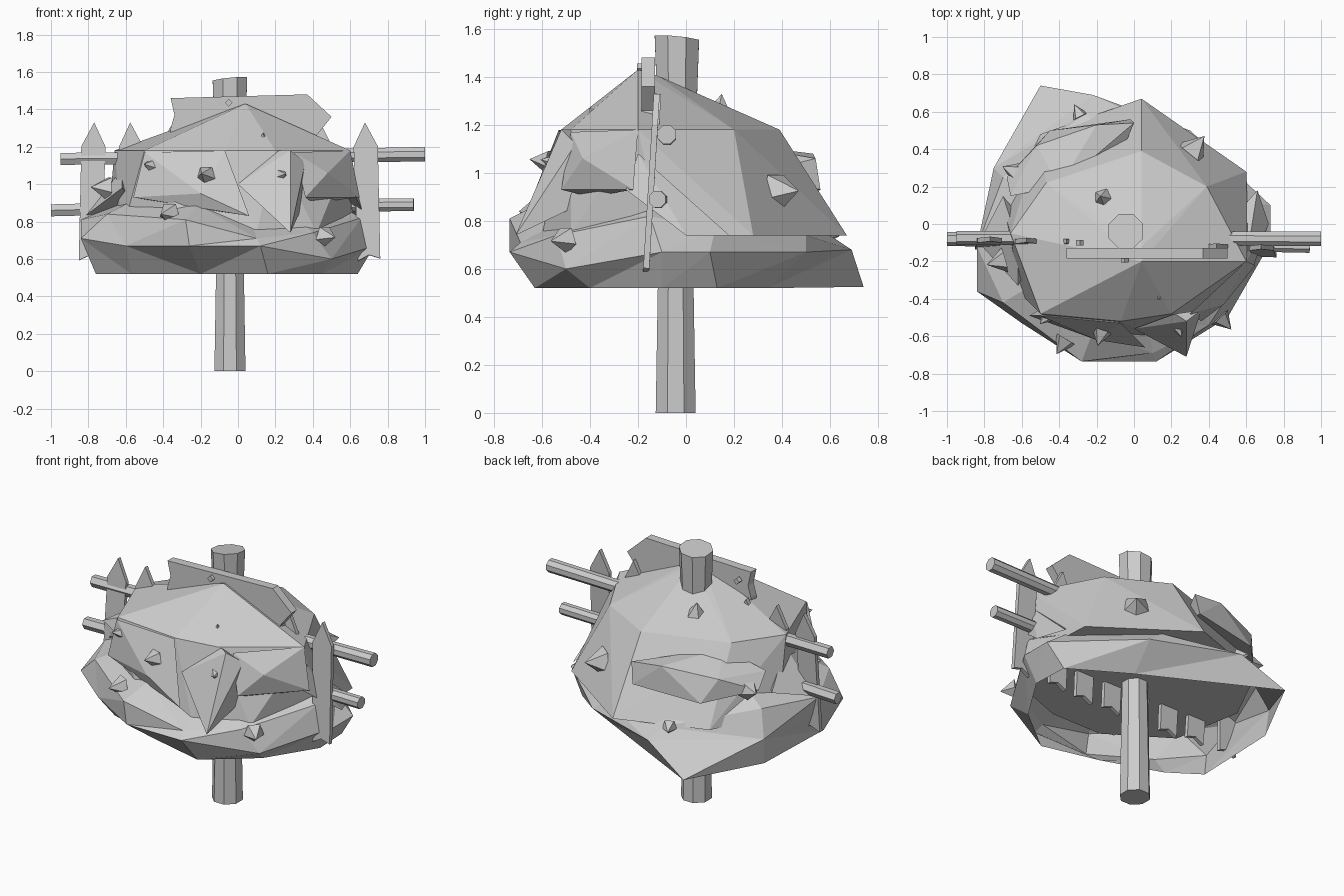
import bpy, bmesh, math
from mathutils import Vector, Matrix

if "Cube" in bpy.data.objects:
    bpy.data.objects.remove(bpy.data.objects["Cube"])


def finish(name, bm, normals=True):
    if normals:
        bmesh.ops.recalc_face_normals(bm, faces=bm.faces)
    me = bpy.data.meshes.new(name)
    bm.to_mesh(me)
    bm.free()
    ob = bpy.data.objects.new(name, me)
    bpy.context.collection.objects.link(ob)
    return ob


def loft(name, rings, cap=False):
    bm = bmesh.new()
    vs = [[bm.verts.new(p) for p in r] for r in rings]
    n = len(vs[0])
    for a, b in zip(vs, vs[1:]):
        for i in range(n):
            j = (i + 1) % n
            bm.faces.new((a[i], a[j], b[j], b[i]))
    if cap:
        bm.faces.new(vs[0][::-1])
        bm.faces.new(vs[-1])
    else:
        bmesh.ops.triangulate(bm, faces=bm.faces[:])
    return finish(name, bm, cap)


def hull(name, pts):
    bm = bmesh.new()
    for p in pts:
        bm.verts.new(p)
    bmesh.ops.convex_hull(bm, input=bm.verts[:])
    loose = [v for v in bm.verts if not v.link_faces]
    bmesh.ops.delete(bm, geom=loose, context='VERTS')
    return finish(name, bm)


def board(name, outline, thick, loc, rot=(0, 0, 0)):
    h = thick / 2
    ob = loft(name, [[(x, y, z) for x, z in outline] for y in (-h, h)], True)
    ob.location, ob.rotation_euler = loc, rot
    return ob


def rod(name, a, b, r1, r2, sides):
    a, b = Vector(a), Vector(b)
    d = b - a
    bm = bmesh.new()
    m = Matrix.Translation((a + b) / 2) @ d.to_track_quat('Z', 'Y').to_matrix().to_4x4()
    m = m @ Matrix.Rotation(math.pi / sides, 4, 'Z')
    bmesh.ops.create_cone(bm, cap_ends=True, segments=sides, radius1=r1,
                          radius2=r2, depth=d.length, matrix=m)
    return finish(name, bm)


# Centre post, narrow inside the bush, with a slightly slanted top
rod("post_lower", (-.043, -.043, 0), (-.043, -.043, .9), .09, .074, 8)
top = rod("post_upper", (-.043, -.038, .9), (-.043, -.038, 1.56), .074, .1, 8)
for v in top.data.vertices:
    if v.co.z > 0:
        v.co.z += .1 * (v.co.x + .043) - .1 * (v.co.y + .038)

# Lower leafy skirt, open underneath
base = [(-.76, -.28, .52), (-.57, -.41, .52), (-.2, -.54, .52), (.16, -.63, .52), (.45, -.4, .52),
        (.64, -.1, .52), (.63, .13, .52), (.28, .34, .52), (-.5, .74, .525), (-.74, .28, .52)]
middle = [(-.84, -.36, .71), (-.6, -.53, .67), (-.26, -.735, .67), (.12, -.735, .67), (.5, -.5, .6),
          (.73, -.1, .67), (.73, .1, .67), (.3, .5, .67), (-.22, .69, .68), (-.75, .3, .68)]
upper = [(-.84, -.12, .81), (-.7, -.42, .84), (-.28, -.735, .81), (.1, -.69, .71), (.4, -.54, .74),
         (.66, -.15, .82), (.6, .12, .76), (.2, .5, .74), (-.25, .6, .74), (-.7, .25, .84)]
inner = [(x * .78, y * .78, z + .08) for x, y, z in upper]
loft("foliage_skirt", [base, middle, upper, inner])

# Upper leafy dome
ring_top = [(-.66, -.05), (-.5, -.48), (-.07, -.52), (.2, -.48), (.6, -.2), (.39, .2), (.04, .39), (-.47, .22)]
ring_low = [(-.7, .08), (-.62, -.36), (-.25, -.6), (.1, -.6), (.42, -.48), (.62, -.1), (.6, .28), (.04, .67), (-.5, .48)]
hull("foliage_dome", [(x, y, 1.18) for x, y in ring_top] + [(x, y, .74) for x, y in ring_low]
     + [(.04, -.2, 1.43), (.04, -.12, 1.405)])

# Folds that stand out from the dome
hull("front_right_flap", [(.28, -.52, 1.18), (.22, -.48, 1.18), (.28, -.71, .74), (.0, -.56, 1.0),
                          (.36, -.46, 1.12), (.33, -.48, .85), (.2, -.56, .85)])
hull("right_front_fold", [(.3, -.48, 1.17), (.6, -.2, 1.18), (.65, -.22, .93), (.48, -.43, 1.06),
                          (.36, -.52, .93), (.4, -.4, .9)])
hull("front_left_fold", [(-.5, -.49, 1.17), (-.07, -.53, 1.18), (-.56, -.49, .93), (-.2, -.62, .95),
                         (.06, -.66, .83), (-.4, -.4, .9)])
hull("back_left_fold", [(-.66, .15, 1.03), (-.52, .42, 1.04), (-.2, .53, 1.08), (.0, .54, 1.06),
                        (-.02, .56, .93), (-.45, .5, .9), (-.68, .25, .95), (-.4, .2, 1.12), (-.1, .3, 1.0)])
hull("left_fold", [(-.62, -.1, 1.08), (-.62, -.33, .98), (-.83, -.1, .82), (-.7, .15, .9), (-.5, -.1, .85)])
hull("right_fold", [(.6, -.2, 1.08), (.63, -.25, .93), (.72, .0, .74), (.66, .18, .74), (.5, 0, .9)])

# Pointed leaf tufts: position, size
tufts = [((-.18, -.6, 1.05), .055), ((-.38, -.64, .84), .065), ((.24, -.57, 1.05), .04),
         ((-.72, -.2, .98), .07), ((.48, -.52, .72), .06), ((.13, -.38, 1.23), .05),
         ((.32, .4, .92), .09), ((-.17, .14, 1.27), .06), ((-.64, .28, .95), .07),
         ((-.47, -.5, 1.1), .05), ((-.3, .6, .74), .045)]
for i, (p, s) in enumerate(tufts):
    p = Vector(p)
    out = Vector((p.x, p.y, (p.z - .85) * (2.2 if p.z > 1.15 else .4))).normalized()
    rod("leaf_tuft_%d" % (i + 1), p - out * .03, p + out * s, s, 0, 5)

# Fence rails
rod("rail_upper_left", (-.95, -.075, 1.135), (0, -.075, 1.145), .037, .037, 6)
rod("rail_upper_right", (0, -.075, 1.145), (1.0, -.08, 1.16), .037, .042, 8)
rod("rail_lower_left", (-1.0, -.08, .86), (0, -.1, .885), .037, .037, 6)
rod("rail_lower_right", (0, -.1, .885), (.94, -.12, .89), .037, .037, 8)

# Pointed pickets, leaning back slightly
picket = [(-.06, -.37), (0, -.34), (.06, -.36), (.065, .24), (0, .37), (-.065, .24)]
for i, x in enumerate((-.78, -.565, -.36, -.15, .05, .25, .44, .69)):
    tilt = .03 * (-1) ** i if i in (0, 1, 7) else 0
    board("picket_%d" % (i + 1), picket, .025, (x, -.102 - .006 * i, .96 if i < 2 or i > 5 else .94),
          (-.06, tilt, 0))

# Arrow sign board with nails
sign = [(-.36, 1.1), (-.36, 1.3), (-.34, 1.37), (-.36, 1.46), (.37, 1.48), (.5, 1.36), (.42, 1.26), (.44, 1.1)]
board("sign_board", sign, .055, (0, -.157, 0))
for x, y, z in ((-.05, -.19, 1.435), (-.29, -.1, 1.4)):
    board("nail", [(-.02, 0), (0, -.02), (.02, 0), (0, .02)], .03, (x, y, z))
